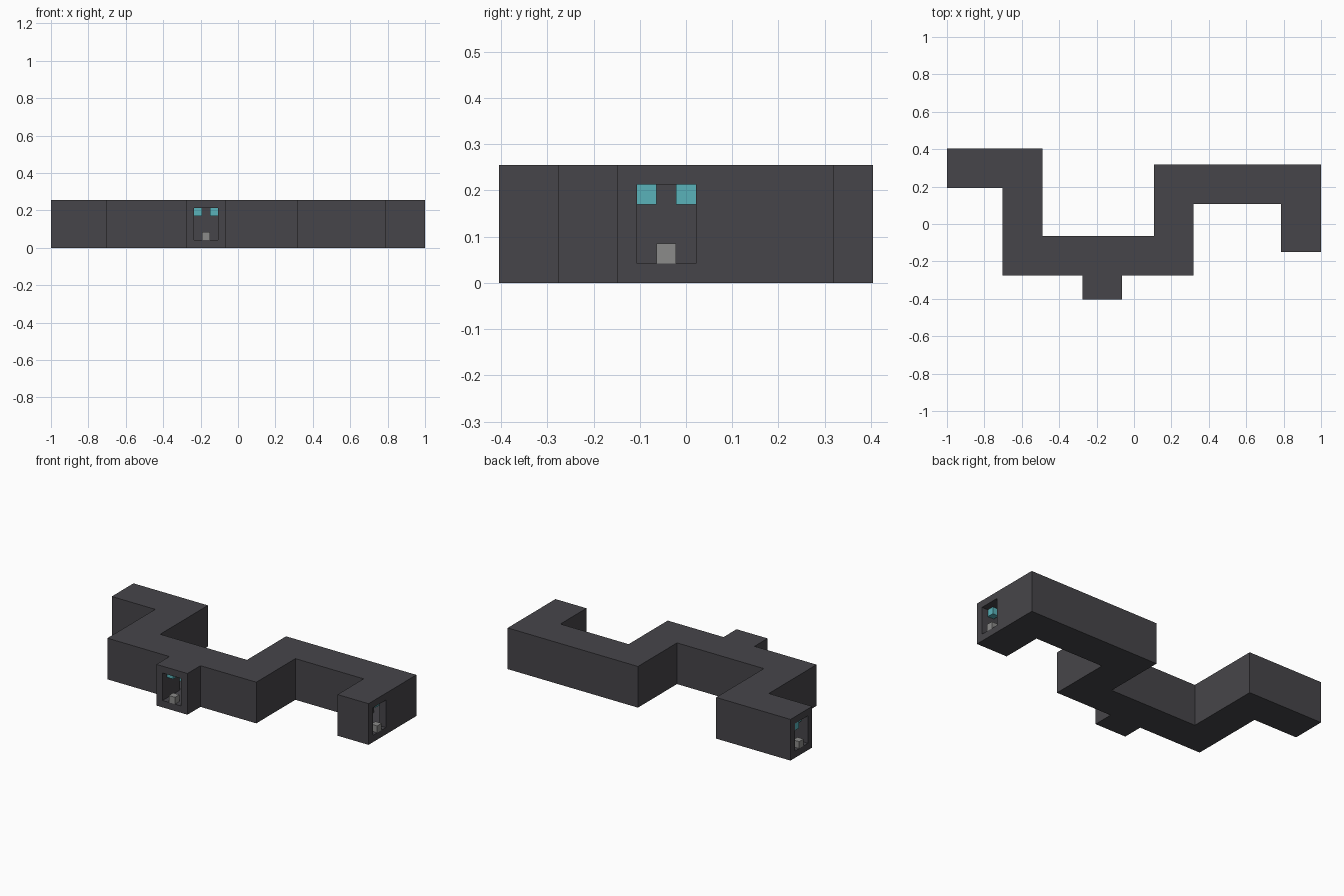
import bpy, bmesh
from itertools import product
from mathutils import Vector

cube = bpy.data.objects.get("Cube")
if cube:
    bpy.data.objects.remove(cube)

LENGTH, WIDTH, HEIGHT = 47, 19, 6      # whole size in blocks
U = 2 / LENGTH                         # size of one block


def material(name, rgb):
    m = bpy.data.materials.new(name)
    m.use_nodes = True
    col = (*rgb, 1)
    m.diffuse_color = col
    m.node_tree.nodes["Principled BSDF"].inputs["Base Color"].default_value = col
    return m


dark = material("dark stone", (0.062, 0.060, 0.068))
cyan = material("cyan lamp", (0.10, 0.45, 0.49))
grey = material("grey block", (0.26, 0.26, 0.255))


def blocks(x0, x1, y0, y1, z0, z1):
    return set(product(range(x0, x1), range(y0, y1), range(z0, z1)))


def build(name, cells, mat):
    """Skin a set of blocks with merged flat faces."""
    bm = bmesh.new()
    for c in cells:
        for axis, side in product(range(3), (0, 1)):
            near = list(c)
            near[axis] += 2 * side - 1
            if tuple(near) in cells:
                continue
            a, b = (axis + 1) % 3, (axis + 2) % 3
            ring = []
            for i, j in ((0, 0), (1, 0), (1, 1), (0, 1)):
                p = Vector(c)
                p[axis] += side
                p[a] += i
                p[b] += j
                p -= Vector((LENGTH / 2, WIDTH / 2, 0))
                ring.append(bm.verts.new(p * U))
            bm.faces.new(ring if side else ring[::-1])
    bmesh.ops.remove_doubles(bm, verts=bm.verts, dist=U / 100)
    bmesh.ops.dissolve_limit(bm, angle_limit=0.01, verts=bm.verts, edges=bm.edges)
    me = bpy.data.meshes.new(name)
    bm.to_mesh(me)
    bm.free()
    me.materials.append(mat)
    ob = bpy.data.objects.new(name, me)
    bpy.context.collection.objects.link(ob)
    return ob


# Passage legs in plan: x start, x end, y start, y end
legs = [
    (0, 12, 14, 19),
    (7, 12, 3, 19),
    (7, 31, 3, 8),
    (17, 22, 0, 8),
    (26, 31, 3, 17),
    (26, 47, 12, 17),
    (42, 47, 6, 17),
]
solid, hollow = set(), set()
for x0, x1, y0, y1 in legs:
    solid |= blocks(x0, x1, y0, y1, 0, HEIGHT)
    hollow |= blocks(x0 + 1, x1 - 1, y0 + 1, y1 - 1, 1, HEIGHT - 1)

# Doorways through the outer walls
hollow |= blocks(0, 1, 15, 18, 1, 5)
hollow |= blocks(18, 21, 0, 1, 1, 5)
hollow |= blocks(46, 47, 7, 10, 1, 5)
build("passage_walls", solid - hollow, dark)

# Threshold block and two ceiling lamps at every doorway
doors = {
    "west": ((0, 16), [(0, 17), (1, 15)]),
    "front": ((19, 0), [(18, 1), (20, 1)]),
    "east": ((46, 8), [(45, 7), (45, 9)]),
}
for name, (step, lamps) in doors.items():
    build(name + "_threshold", {(*step, 1)}, grey)
    for n, lamp in enumerate(lamps, 1):
        build(f"{name}_lamp_{n}", {(*lamp, 4)}, cyan)
